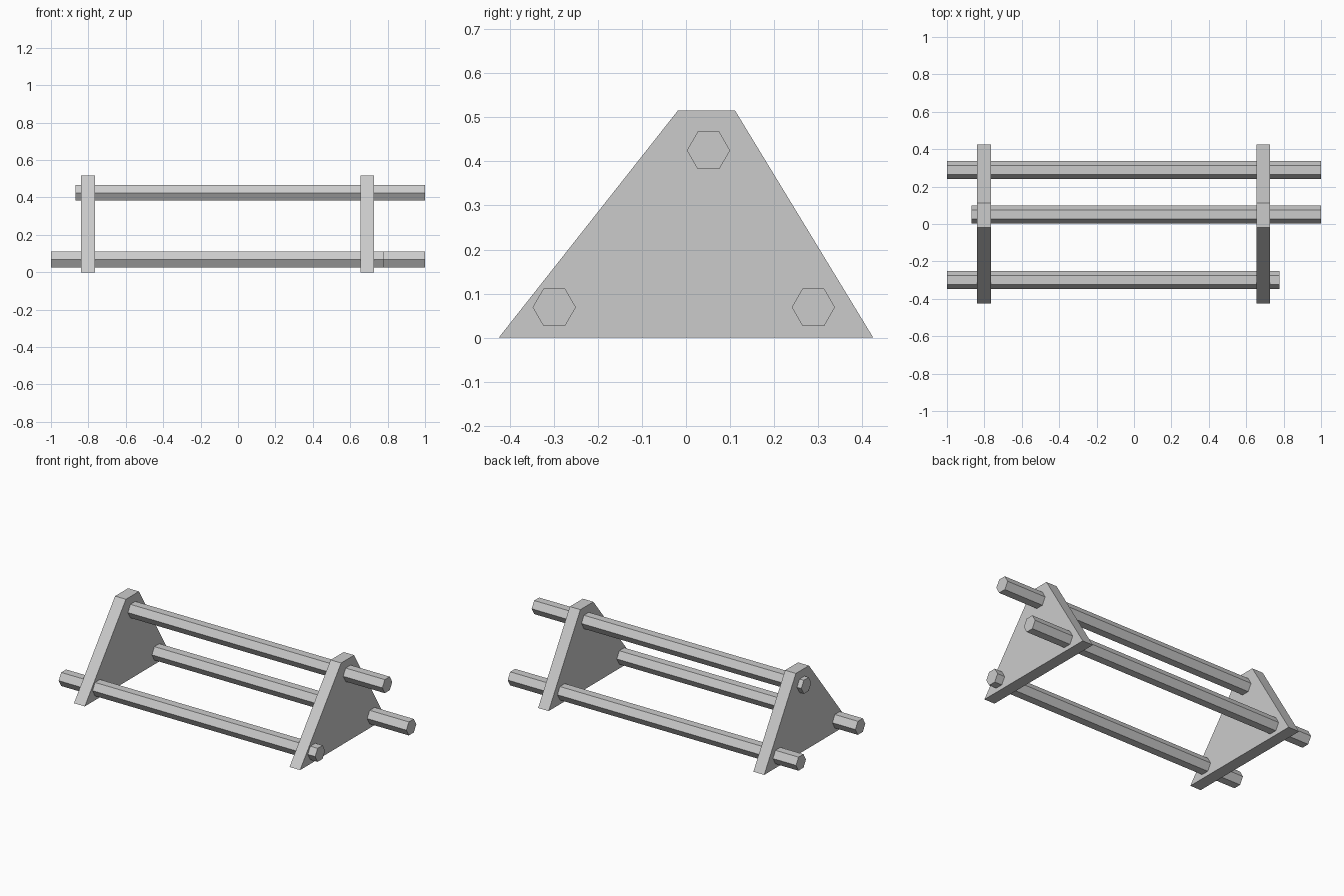
import bpy, bmesh
from math import cos, sin, pi

if "Cube" in bpy.data.objects:
    bpy.data.objects.remove(bpy.data.objects["Cube"])


def extrude_x(name, profile, x0, x1):
    """Solid made from a (y, z) profile extruded along x."""
    bm = bmesh.new()
    face = bm.faces.new([bm.verts.new((x0, y, z)) for y, z in profile])
    ext = bmesh.ops.extrude_face_region(bm, geom=[face], use_keep_orig=True)
    verts = [v for v in ext["geom"] if isinstance(v, bmesh.types.BMVert)]
    bmesh.ops.translate(bm, verts=verts, vec=(x1 - x0, 0, 0))
    bmesh.ops.recalc_face_normals(bm, faces=bm.faces[:])
    mesh = bpy.data.meshes.new(name)
    bm.to_mesh(mesh)
    bm.free()
    obj = bpy.data.objects.new(name, mesh)
    bpy.context.collection.objects.link(obj)
    return obj


# End plates: tapered, leaning slightly to the back
plate = [(-0.425, 0), (0.425, 0), (0.111, 0.516), (-0.018, 0.516)]
extrude_x("left_end_plate", plate, -0.84, -0.765)
extrude_x("right_end_plate", plate, 0.655, 0.728)

# Hexagonal rods running through both plates
R = 0.049
rods = {
    "front_rod": (-0.299, 0.069, -1.0, 0.779),
    "back_rod": (0.289, 0.069, -1.0, 1.0),
    "top_rod": (0.051, 0.425, -0.87, 1.0),
}
for name, (y, z, x0, x1) in rods.items():
    hexagon = [(y + R * cos(i * pi / 3), z + R * sin(i * pi / 3)) for i in range(6)]
    extrude_x(name, hexagon, x0, x1)
